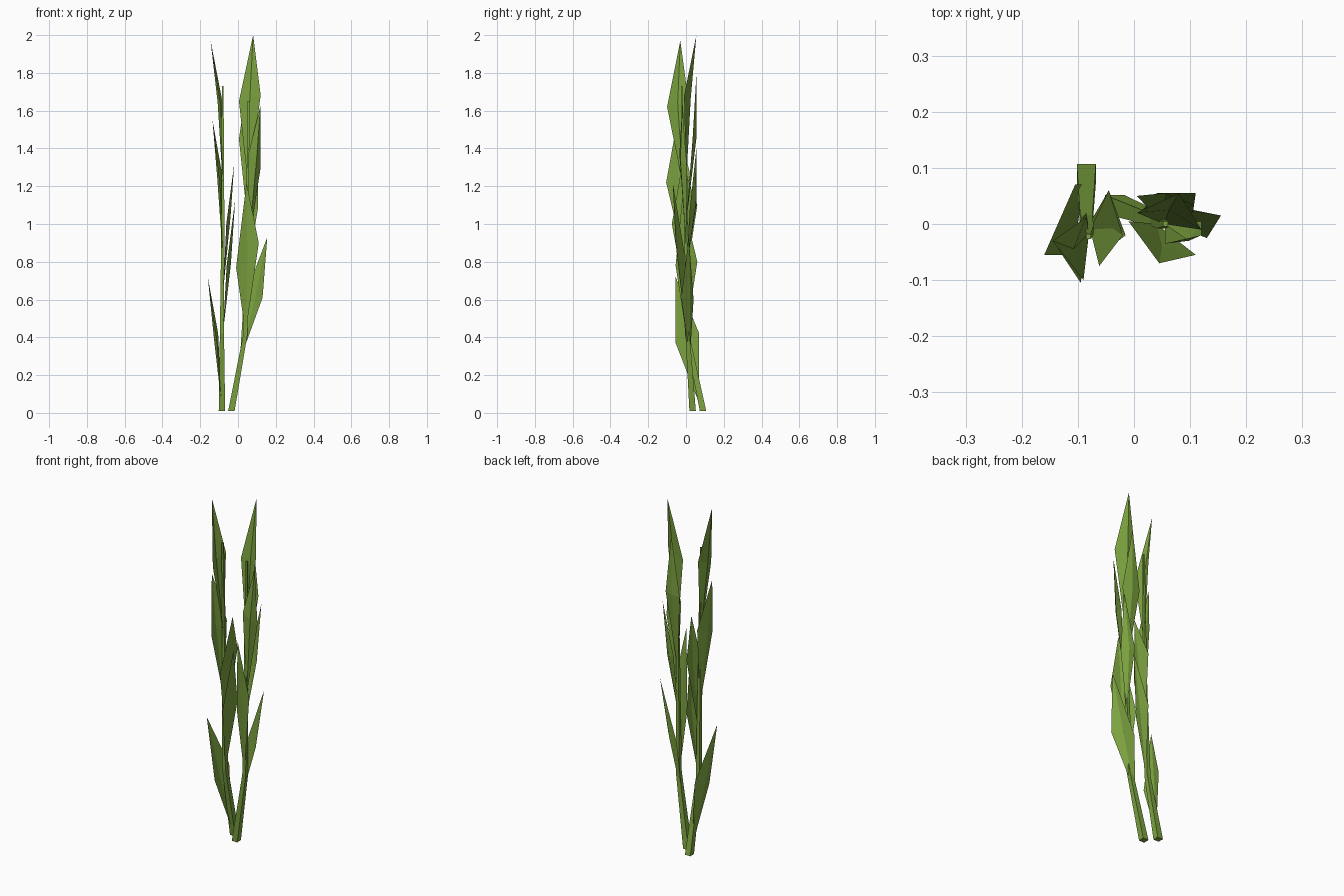
import bpy
from mathutils import Vector

green = bpy.data.materials.new("leaf_green")
green.diffuse_color = (0.20, 0.36, 0.05, 1)


def make(name, verts, faces):
    mesh = bpy.data.meshes.new(name)
    mesh.from_pydata(verts, [], faces)
    mesh.materials.append(green)
    bpy.context.collection.objects.link(bpy.data.objects.new(name, mesh))


def stem(name, path):
    # square tapering tube through (x, y, z, width) stations
    verts, faces = [], []
    for x, y, z, w in path:
        h = w / 2
        verts += [(x - h, y - h, z), (x + h, y - h, z), (x + h, y + h, z), (x - h, y + h, z)]
    for i in range(len(path) - 1):
        for j in range(4):
            a, b = i * 4 + j, i * 4 + (j + 1) % 4
            faces.append((a, b, b + 4, a + 4))
    n = len(verts)
    faces += [(3, 2, 1, 0), (n - 4, n - 3, n - 2, n - 1)]
    make(name, verts, faces)


def leaf(name, base, edge_a, edge_b, tip, fold):
    # diamond blade creased along its midrib; fold pushes the rib outward in x, y
    mid = (Vector(edge_a) + Vector(edge_b)) / 2 + Vector((*fold, 0))
    make(name, [base, edge_a, edge_b, tip, mid],
         [(0, 4, 1), (0, 2, 4), (1, 4, 3), (4, 2, 3)])


# left plant: leans towards the front, blades spread along y
stem("left_stem", [(-.085, .09, .01, .034), (-.085, .005, .42, .022),
                   (-.08, -.01, 1, .016), (-.081, -.022, 1.73, .009)])
LEFT = [
    ((-.08, -.015, 1.2), (-.09, -.1, 1.62), (-.085, .012, 1.66), (-.145, -.03, 1.97), (-.02, 0)),
    ((-.08, -.01, .82), (-.095, -.105, 1.22), (-.085, .02, 1.27), (-.135, -.045, 1.55), (-.02, 0)),
    ((-.088, .07, .05), (-.11, -.055, .37), (-.105, .07, .42), (-.16, -.055, .72), (-.02, 0)),
    ((-.078, -.01, .65), (-.062, -.075, 1.0), (-.045, .06, 1.1), (-.02, -.02, 1.32), (.015, 0)),
    ((-.08, 0, .42), (-.06, -.055, .78), (-.045, .06, .8), (-.015, -.02, 1.13), (.015, 0)),
]
for i, p in enumerate(LEFT):
    leaf(f"left_leaf_{i + 1}", *p)

# right plant: leans sideways, blades spread along x
stem("right_stem", [(-.035, .035, .01, .034), (.04, .008, .42, .022),
                    (.05, .0, 1, .016), (.056, .0, 1.65, .009)])
RIGHT = [
    ((.054, 0, 1.2), (.005, .02, 1.65), (.12, -.01, 1.68), (.08, .055, 2.0), (0, .02)),
    ((.052, 0, 1.0), (.005, .05, 1.45), (.105, .035, 1.45), (.055, .055, 1.79), (0, .012)),
    ((.055, 0, .88), (.055, -.035, 1.37), (.12, .005, 1.3), (.12, -.02, 1.63), (.01, -.015)),
    ((.04, 0, .42), (-.01, .005, .77), (.11, -.055, .9), (.045, -.07, 1.22), (0, -.015)),
    ((.01, .02, .28), (.03, .04, .6), (.13, -.025, .61), (.155, .015, .93), (.01, .015)),
    ((.05, 0, .75), (.04, .055, 1.1), (.105, .02, 1.08), (.11, .055, 1.4), (0, .012)),
]
for i, p in enumerate(RIGHT):
    leaf(f"right_leaf_{i + 1}", *p)
